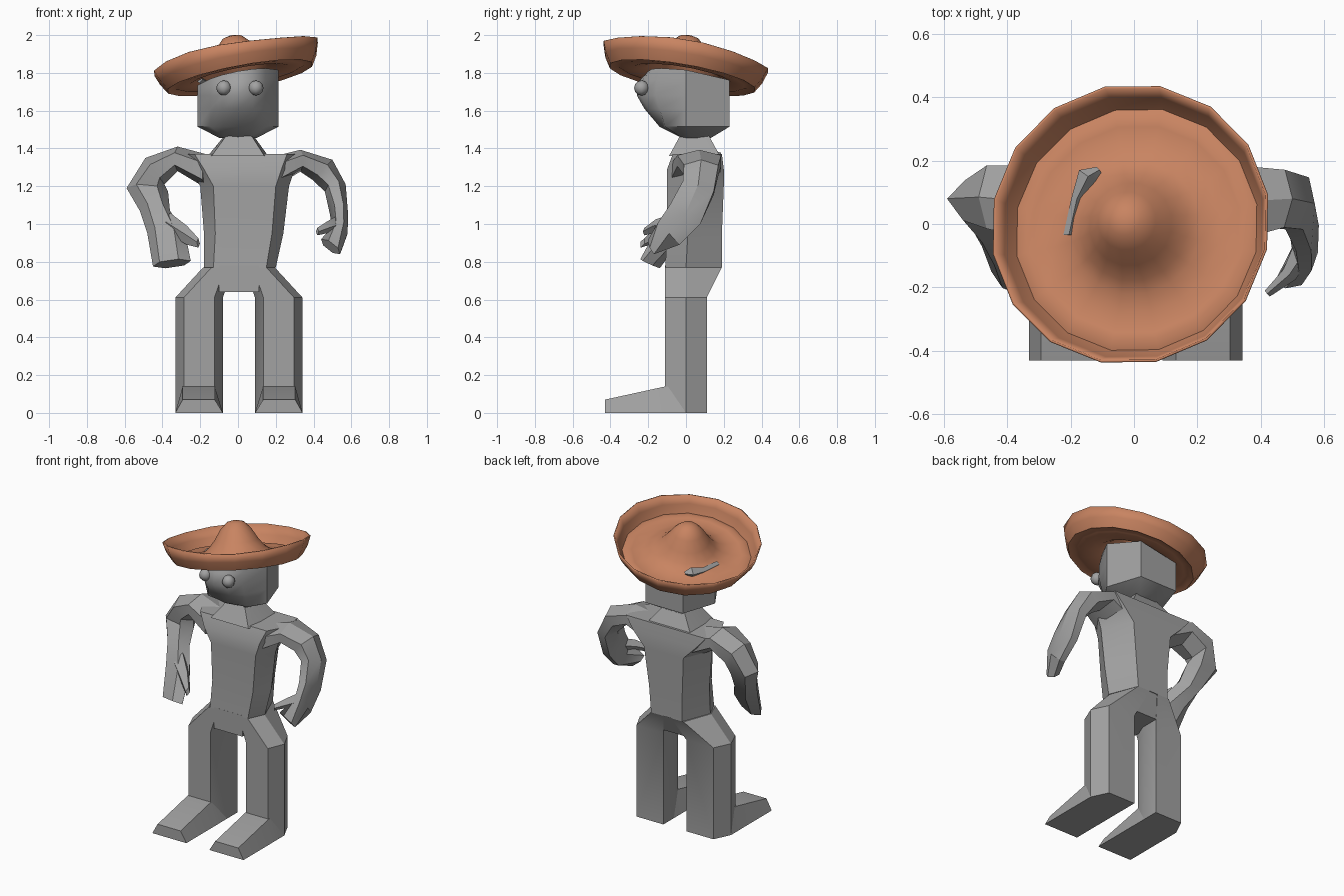
import bpy, bmesh, math
from mathutils import Vector

cube = bpy.data.objects.get("Cube")
if cube:
    bpy.data.objects.remove(cube, do_unlink=True)


def material(name, rgb):
    mat = bpy.data.materials.new(name)
    mat.use_nodes = True
    color = (*rgb, 1)
    mat.diffuse_color = color
    mat.node_tree.nodes["Principled BSDF"].inputs["Base Color"].default_value = color
    return mat


GREY = material("body grey", (0.36, 0.36, 0.36))
STRAW = material("hat terracotta", (0.58, 0.23, 0.12))


def finish(obj, mat, angle):
    obj.data.materials.append(mat)
    bpy.ops.object.select_all(action='DESELECT')
    obj.select_set(True)
    bpy.context.view_layer.objects.active = obj
    bpy.ops.object.shade_smooth_by_angle(angle=math.radians(angle))
    return obj


def loft(name, rings, mat=GREY, angle=30, cap_end=True):
    """Skin a list of equal-length point rings."""
    bm = bmesh.new()
    loops = [[bm.verts.new(p) for p in ring] for ring in rings]
    for a, b in zip(loops, loops[1:]):
        n = len(a)
        for i in range(n):
            j = (i + 1) % n
            bm.faces.new((a[i], a[j], b[j], b[i]))
    bm.faces.new(loops[0])
    if cap_end:
        bm.faces.new(loops[-1])
    bmesh.ops.recalc_face_normals(bm, faces=bm.faces)
    mesh = bpy.data.meshes.new(name)
    bm.to_mesh(mesh)
    bm.free()
    obj = bpy.data.objects.new(name, mesh)
    bpy.context.collection.objects.link(obj)
    return finish(obj, mat, angle)


def slab(z, x0, x1, front, back, c, inner=0, outer=0):
    """Horizontal section: front corners cut by c, back ones by inner and outer."""
    mid = front + 0.11
    return [(x0 + c, front, z), (x1 - c, front, z), (x1, mid, z),
            (x1 - outer, back, z), (x0 + inner, back, z), (x0, mid, z)]


def tube(name, stations, sides=6):
    """Limb from stations of centre, half-width vector and half-thickness."""
    centres = [Vector(s[0]) for s in stations]
    rings = []
    for i, (c, u, v) in enumerate(stations):
        tangent = centres[min(i + 1, len(centres) - 1)] - centres[max(i - 1, 0)]
        u = Vector(u)
        w = tangent.cross(u).normalized() * v
        turns = [math.tau * k / sides for k in range(sides)]
        rings.append([centres[i] + u * math.cos(t) + w * math.sin(t) for t in turns])
    return loft(name, rings)


# Legs and feet
for side, label in ((1, "left"), (-1, "right")):
    def flip(ring):
        return [(side * x + 0.005, y, z) for x, y, z in ring]

    loft(label + "_leg", [flip(r) for r in (
        slab(0, 0.085, 0.337, -0.11, 0.11, 0.045, 0, 0.053),
        slab(0.61, 0.085, 0.337, -0.11, 0.11, 0.045, 0, 0.053),
        slab(0.77, 0.03, 0.19, -0.11, 0.19, 0.045, 0, 0.07))])

    def sole(y, top):
        return [(0.085, y, 0), (0.337, y, 0), (0.298, y, top), (0.128, y, top)]
    loft(label + "_foot", [flip(sole(-0.43, 0.07)), flip(sole(-0.11, 0.14)),
                           flip(sole(0, 0.14))])

# Trunk, its back narrowing to a central panel and flaring to the shoulders
loft("pelvis", [slab(0.64, -0.1, 0.11, -0.11, 0.125, 0),
                slab(0.78, -0.1, 0.11, -0.11, 0.19, 0)])
loft("torso", [slab(0.77, -0.18, 0.2, -0.11, 0.19, 0.05, 0.075, 0.075),
               slab(0.95, -0.18, 0.24, -0.1, 0.19, 0.06, 0.075, 0.1),
               slab(1.2, -0.2, 0.27, -0.1, 0.2, 0.07, 0.08, 0.1),
               slab(1.29, -0.25, 0.3, -0.1, 0.2, 0.07, 0.04, 0.05),
               slab(1.37, -0.29, 0.32, -0.07, 0.19, 0.06, 0.01, 0.01)])
loft("neck", [slab(1.36, -0.16, 0.16, -0.09, 0.18, 0.02),
              slab(1.47, -0.07, 0.08, -0.03, 0.12, 0.01)])

# Arms, each posed differently
tube("right_arm", [
    ((-0.17, 0.05, 1.28), (0, 0, 0.09), 0.15),
    ((-0.32, 0.07, 1.345), (0, 0, 0.065), 0.135),
    ((-0.44, 0.085, 1.28), (-0.05, 0, 0.07), 0.115),
    ((-0.48, 0.07, 1.18), (-0.11, 0.01, 0.01), 0.08),
    ((-0.44, 0, 1.07), (-0.08, 0, 0), 0.08),
    ((-0.38, -0.09, 0.95), (-0.1, 0.02, 0), 0.07),
    ((-0.35, -0.19, 0.79), (-0.1, 0.04, -0.015), 0.045)])
tube("right_finger", [
    ((-0.36, -0.09, 1), (0, 0.02, 0.06), 0.045),
    ((-0.27, -0.17, 0.94), (0, 0.02, 0.05), 0.03),
    ((-0.21, -0.23, 0.9), (0, 0.01, 0.025), 0.015)], 4)
tube("left_arm", [
    ((0.2, 0.05, 1.28), (0, 0, 0.08), 0.15),
    ((0.33, 0.07, 1.335), (0, 0, 0.058), 0.135),
    ((0.45, 0.08, 1.285), (0.05, 0, 0.055), 0.105),
    ((0.515, 0.065, 1.19), (0.055, 0, 0.02), 0.1),
    ((0.535, -0.005, 1.05), (0.048, 0, 0), 0.11),
    ((0.54, -0.09, 0.95), (0.04, 0, 0), 0.095),
    ((0.49, -0.18, 0.88), (0.05, 0.01, -0.04), 0.03)])
tube("left_finger", [
    ((0.54, -0.07, 1.01), (0.01, 0, 0.045), 0.035),
    ((0.49, -0.16, 0.99), (0, 0, 0.035), 0.025),
    ((0.42, -0.22, 0.96), (0, 0, 0.02), 0.012)], 4)


# Head, its crown slanted to follow the hat
TILT = (0.19, -0.17)


def head_ring(z, front, edge, slant=0, scale=1):
    half = [(0.08, front + 0.02), (0.145, edge), (0.215, 0), (0.138, 0.23)]
    pts = [(0, front)] + half + [(-x, y) for x, y in reversed(half)]
    pts = [(x * scale, (y - 0.05) * scale + 0.05) for x, y in pts]
    return [(x, y, z + slant * (TILT[0] * x + TILT[1] * y)) for x, y in pts]


loft("head", [head_ring(1.455, -0.11, -0.11, 0, 0.45),
              head_ring(1.515, -0.14, -0.11),
              head_ring(1.61, -0.22, -0.14),
              head_ring(1.68, -0.26, -0.16),
              head_ring(1.735, -0.25, -0.155, 0.5),
              head_ring(1.775, -0.2, -0.13, 1)], angle=40)

# Eyes
for x, label in ((-0.075, "right_eye"), (0.095, "left_eye")):
    bpy.ops.mesh.primitive_uv_sphere_add(segments=8, ring_count=6, radius=0.04,
                                         location=(x, -0.235, 1.72))
    eye = bpy.context.object
    eye.name = label
    finish(eye, GREY, 50)

# Hat: a revolved profile, with a gently wavy rim
profile = [(0.015, 0.215), (0.05, 0.205), (0.09, 0.165), (0.13, 0.1), (0.17, 0.05),
           (0.21, 0.02), (0.27, 0.002), (0.335, 0), (0.358, 0.006), (0.393, -0.008),
           (0.425, 0.045), (0.446, 0.105)]
SEGMENTS = 16
hat_rings = []
for r, h in profile:
    ring = []
    for k in range(SEGMENTS):
        a = math.tau * (k + 0.5) / SEGMENTS
        wave = 0.008 * math.cos(3 * a) if r > 0.43 else 0
        ring.append((r * math.cos(a), r * math.sin(a), h + wave))
    hat_rings.append(ring)
hat = loft("hat", hat_rings, STRAW, 80, cap_end=False)
hat.location = (0.008, -0.018, 1.785)
hat.rotation_mode = 'QUATERNION'
hat.rotation_quaternion = Vector((0, 0, 1)).rotation_difference(
    Vector((-TILT[0], -TILT[1], 1)))
shell = hat.modifiers.new("thickness", 'SOLIDIFY')
shell.thickness = 0.008
shell.offset = 0

# Small tuft poking up through the brim
tube("tuft", [((-0.205, -0.035, 1.765), (0.018, 0, 0), 0.018),
              ((-0.18, 0.08, 1.755), (0.018, 0, 0), 0.022),
              ((-0.145, 0.15, 1.76), (0.028, -0.02, 0), 0.035),
              ((-0.11, 0.17, 1.755), (0.008, -0.01, 0), 0.01)], 4)
